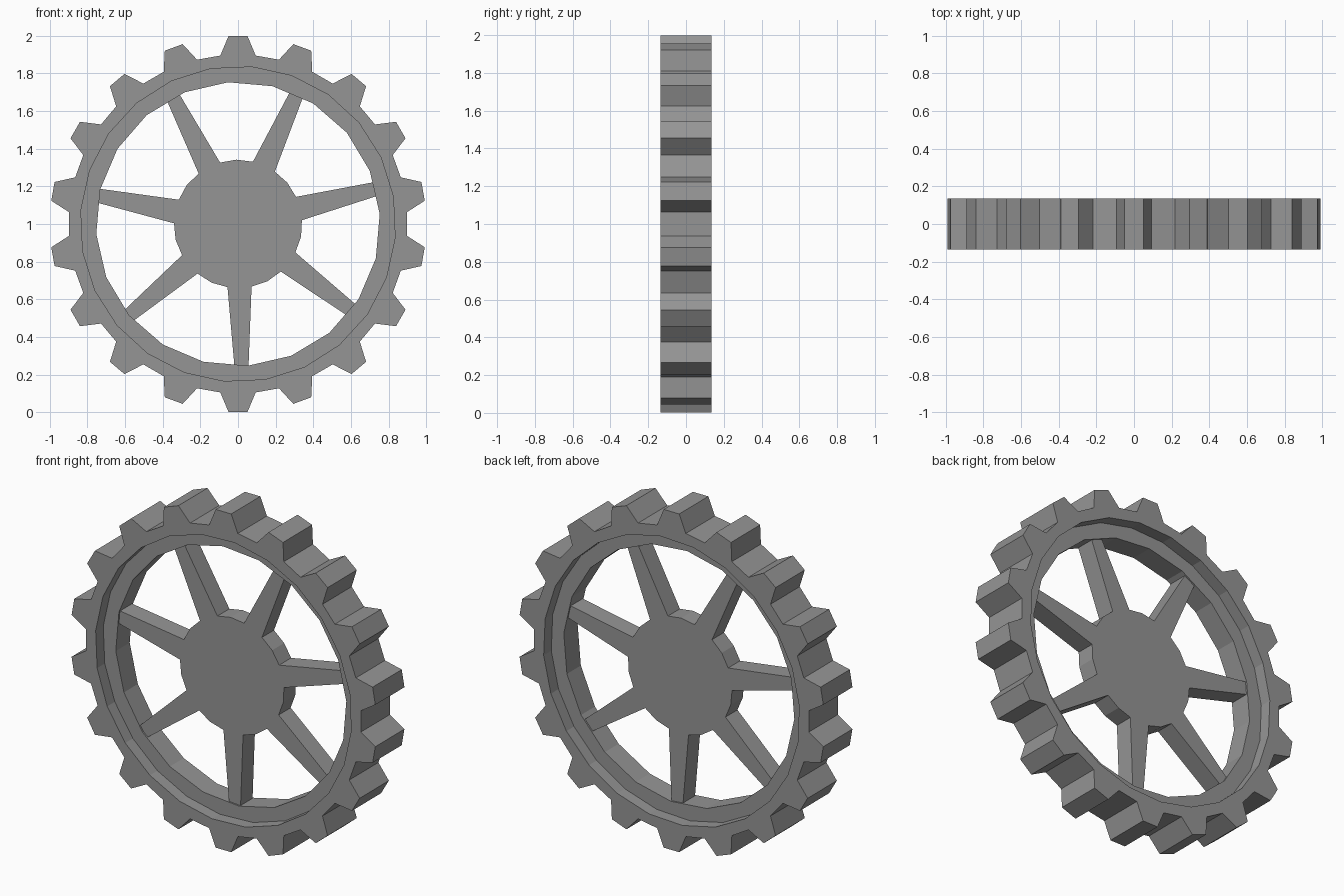
import bpy
from math import sin, cos, radians

cube = bpy.data.objects.get("Cube")
if cube:
    bpy.data.objects.remove(cube, do_unlink=True)

grey = bpy.data.materials.new("steel_grey")
grey.use_nodes = True
colour = (0.3, 0.3, 0.3, 1)
grey.diffuse_color = colour
grey.node_tree.nodes["Principled BSDF"].inputs["Base Color"].default_value = colour


def polar(radius, degrees):
    return radius * cos(radians(degrees)), radius * sin(radians(degrees))


def polygon(radius, sides, phase):
    return [polar(radius, phase + 360 * i / sides) for i in range(sides)]


def plate(name, outlines, half_depth):
    """Extrude closed outlines (outer first, then holes) into an upright plate."""
    curve = bpy.data.curves.new(name, "CURVE")
    curve.dimensions = "2D"
    curve.fill_mode = "BOTH"
    curve.extrude = half_depth
    for outline in outlines:
        spline = curve.splines.new("POLY")
        spline.points.add(len(outline) - 1)
        for point, (x, z) in zip(spline.points, outline):
            point.co = (x, z, 0, 1)
        spline.use_cyclic_u = True
    obj = bpy.data.objects.new(name, curve)
    bpy.context.collection.objects.link(obj)
    obj.location.z = 1
    obj.rotation_euler.x = radians(90)
    bpy.ops.object.select_all(action="DESELECT")
    obj.select_set(True)
    bpy.context.view_layer.objects.active = obj
    bpy.ops.object.convert(target="MESH")
    obj = bpy.context.object
    obj.data.materials.clear()
    obj.data.materials.append(grey)
    bpy.ops.object.shade_flat()
    return obj


# Toothed rim: eighteen tapered teeth round a faceted opening
teeth = []
for i in range(18):
    centre = 90 + 20 * i
    teeth += [polar(0.9, centre - 6), polar(1.0, centre - 2.9),
              polar(1.0, centre + 2.9), polar(0.9, centre + 6)]
plate("toothed_rim", [teeth, polygon(0.838, 24, 10)], 0.136)

# Thinner band recessed inside the rim
plate("inner_band", [polygon(0.85, 24, 10), polygon(0.755, 20, 4)], 0.065)

# Hub with seven tapered spokes, cut as one flat piece
star = []
for i in range(7):
    angle = 271.4 + 360 * i / 7
    ax, az = polar(1, angle)
    for along, side in ((0.334, -0.064), (0.78, -0.036), (0.78, 0.036), (0.334, 0.064)):
        star.append((ax * along - az * side, az * along + ax * side))
    star.append(polar(0.342, angle + 180 / 7))
plate("hub_and_spokes", [star], 0.056)
